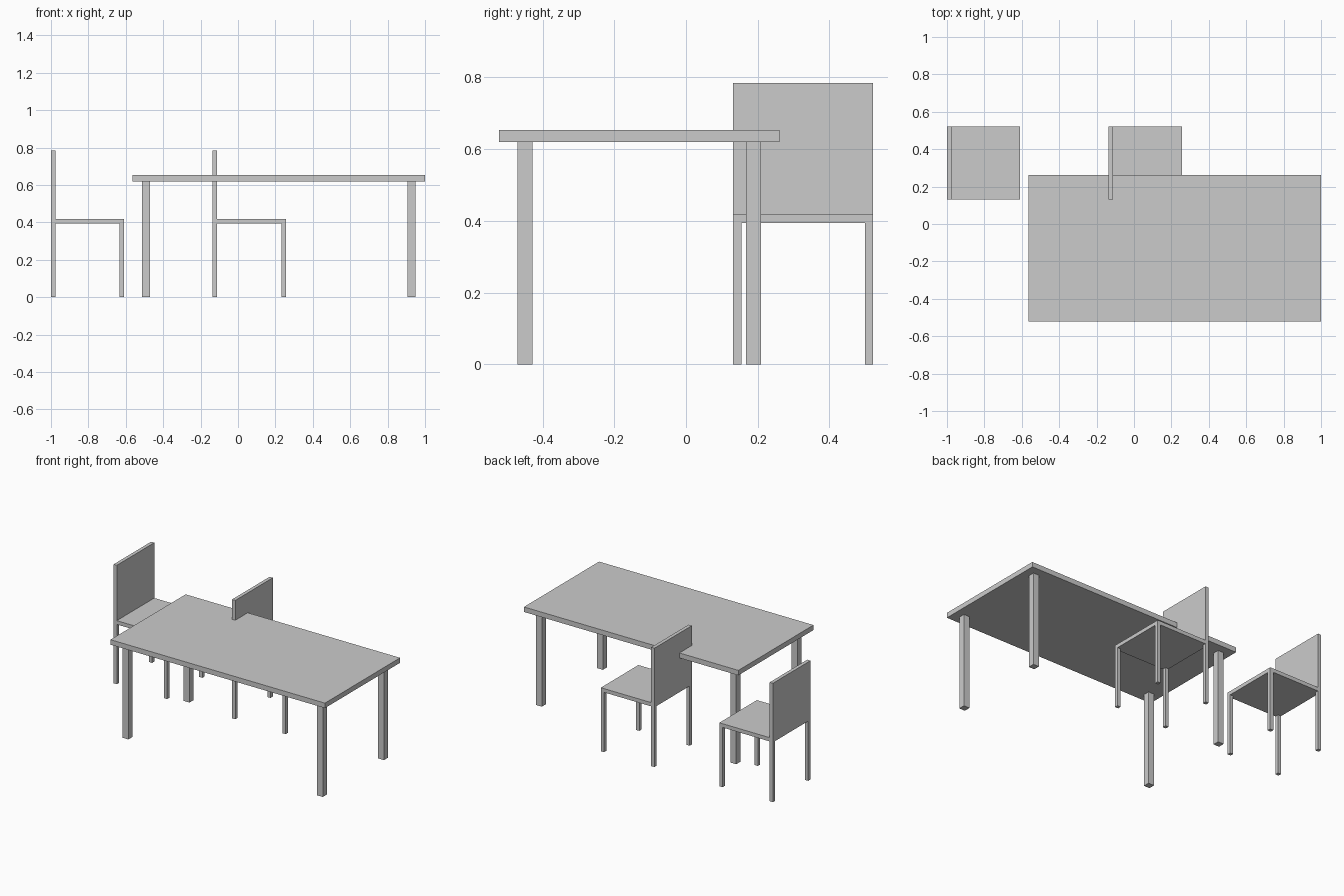
import bpy

default = bpy.data.objects.get("Cube")
if default:
    bpy.data.objects.remove(default, do_unlink=True)

grey = bpy.data.materials.new("light_grey")
grey.use_nodes = True
grey.diffuse_color = (0.6, 0.6, 0.6, 1)
grey.node_tree.nodes["Principled BSDF"].inputs["Base Color"].default_value = (0.6, 0.6, 0.6, 1)


def box(name, low, high):
    """Axis-aligned box between two corners."""
    centre = [(a + b) / 2 for a, b in zip(low, high)]
    bpy.ops.mesh.primitive_cube_add(size=1, location=centre)
    obj = bpy.context.object
    obj.name = name
    obj.scale = [b - a for a, b in zip(low, high)]
    bpy.ops.object.transform_apply(location=False, rotation=False, scale=True)
    obj.data.materials.append(grey)
    return obj


def legs(prefix, x0, x1, y0, y1, size, height):
    """Four square legs just inside the corners of a rectangle."""
    for side, x in (("right", x0), ("left", x1 - size)):
        for end, y in (("front", y0), ("back", y1 - size)):
            box(f"{prefix}_{end}_{side}_leg", (x, y, 0), (x + size, y + size, height))


# Table
X0, X1, Y0, Y1 = -0.565, 1.0, -0.522, 0.261
UNDERSIDE, INSET = 0.62, 0.052
box("table_top", (X0, Y0, UNDERSIDE), (X1, Y1, 0.653))
legs("table", X0 + INSET, X1 - INSET, Y0 + INSET, Y1 - INSET, 0.042, UNDERSIDE)

# Chairs, both facing +x
WIDTH, NEAR, THICK = 0.391, 0.131, 0.0235
SEAT_LOW, SEAT_TOP, BACK_TOP = 0.394, 0.419, 0.784
for name, x in (("outer_chair", -1.0), ("inner_chair", -0.135)):
    far = NEAR + WIDTH
    box(name + "_seat", (x, NEAR, SEAT_LOW), (x + WIDTH, far, SEAT_TOP))
    box(name + "_backrest", (x, NEAR, SEAT_TOP), (x + THICK, far, BACK_TOP))
    legs(name, x, x + WIDTH, NEAR, far, THICK, SEAT_LOW)
